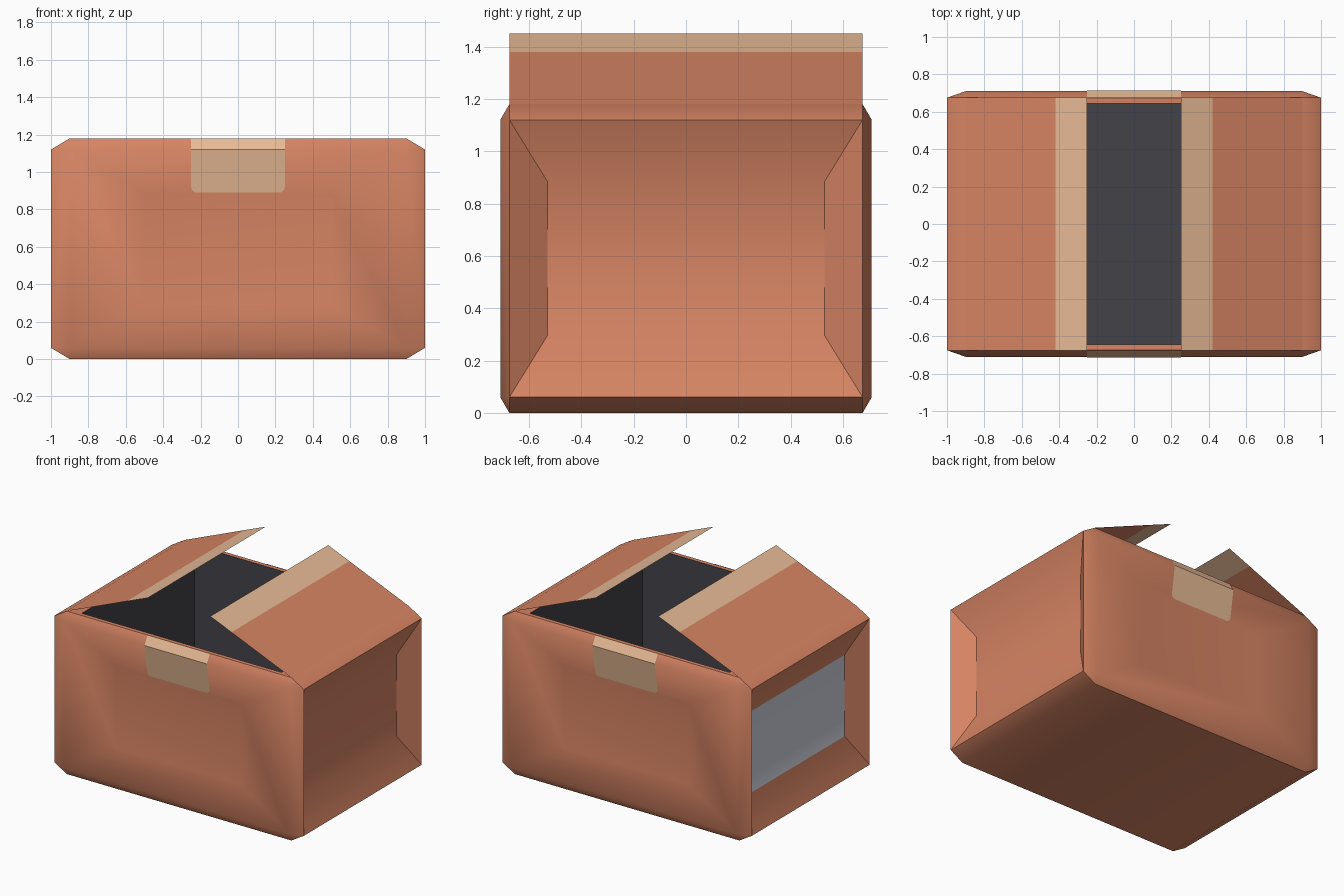
import bpy, bmesh, math
from mathutils import Vector

if "Cube" in bpy.data.objects:
    bpy.data.objects.remove(bpy.data.objects["Cube"])


def material(name, rgb):
    lin = [((c / 255 + 0.055) / 1.055) ** 2.4 for c in rgb]
    m = bpy.data.materials.new(name)
    m.diffuse_color = (*lin, 1)
    m.use_nodes = True
    m.node_tree.nodes["Principled BSDF"].inputs["Base Color"].default_value = m.diffuse_color
    return m


card = material("cardboard", (214, 132, 99))
tape = material("tape", (232, 187, 150))
dark = material("dark_inside", (66, 66, 73))
label = material("label", (209, 213, 224))


def finish(bm, name, mats):
    me = bpy.data.meshes.new(name)
    bm.to_mesh(me)
    bm.free()
    ob = bpy.data.objects.new(name, me)
    bpy.context.collection.objects.link(ob)
    for m in mats:
        me.materials.append(m)
    return ob


def inset_to(bm, face, target):
    """Inset a face, then place the inner corners at the target size (same signs)."""
    ring = bmesh.ops.inset_individual(bm, faces=[face], thickness=0.02)["faces"]
    for v in face.verts:
        v.co = target(v.co)
    return ring


def sgn(v):
    return math.copysign(1, v)


# Box body: chamfered block, uneven chamfer on each axis
H = 1.18
MID = H / 2
bm = bmesh.new()
for sx in (-1, 1):
    for sy in (-1, 1):
        for sz in (-1, 1):
            for x, y, z in ((1, .675, .53), (.9, .71, .53), (.9, .675, .59)):
                bm.verts.new((sx * x, sy * y, MID + sz * z))
bmesh.ops.convex_hull(bm, input=bm.verts[:])
bmesh.ops.dissolve_limit(bm, angle_limit=0.01, verts=bm.verts[:], edges=bm.edges[:])
bmesh.ops.recalc_face_normals(bm, faces=bm.faces[:])
bm.normal_update()

for f in bm.faces[:]:
    n = f.normal.copy()
    if abs(n.x) > .99:      # side panels, dented inwards, label on the left
        inset_to(bm, f, lambda c: Vector((.9 * sgn(c.x), .53 * sgn(c.y), MID + .295 * sgn(c.z - MID))))
        if n.x < 0:
            f.material_index = 2
    elif abs(n.y) > .99:    # front and back panels, slightly dented
        inset_to(bm, f, lambda c: Vector((.5 * sgn(c.x), .675 * sgn(c.y), MID + .295 * sgn(c.z - MID))))
    elif n.z > .99:         # rim, then inner walls and floor
        inset_to(bm, f, lambda c: Vector((.8 * sgn(c.x), .645 * sgn(c.y), H)))
        walls = inset_to(bm, f, lambda c: Vector((.8 * sgn(c.x), .645 * sgn(c.y), .1)))
        for w in walls + [f]:
            w.material_index = 1
body = finish(bm, "box_body", [card, dark, label])
bpy.context.view_layer.objects.active = body
body.select_set(True)
bpy.ops.object.shade_smooth_by_angle(angle=math.radians(31))

# Raised lid flaps with a tape strip along the free edge
for side, name in ((-1, "left_flap"), (1, "right_flap")):
    bm = bmesh.new()
    rows = [[bm.verts.new((side * x, side * y, z)) for y in (-.675, .675)]
            for x, z in ((.9, 1.18), (.42, 1.38), (.25, 1.45))]
    for i in range(2):
        f = bm.faces.new((rows[i][0], rows[i][1], rows[i + 1][1], rows[i + 1][0]))
        f.material_index = i
    bm.normal_update()
    finish(bm, name, [card, tape])

# Tape ends folded over the rim, with rounded lower corners
for side, name in ((-1, "front_tape"), (1, "back_tape")):
    bm = bmesh.new()

    def vert(x, z):
        y = .675 + (H - z) * .035 / .06 if z > 1.12 else .71 - (1.12 - z) * .035 / .235
        return bm.verts.new((-side * x, side * (y + .004), z))

    top = [vert(x, H) for x in (-.25, .25)]
    fold = [vert(x, 1.12) for x in (-.25, .25)]
    r = .03
    corners = []
    for cx, start in ((-.25 + r, 180), (.25 - r, 270)):
        for k in range(5):
            a = math.radians(start + 22.5 * k)
            corners.append(vert(cx + r * math.cos(a), .89 + r + r * math.sin(a)))
    bm.faces.new((top[0], fold[0], fold[1], top[1]))
    bm.faces.new([fold[0]] + corners + [fold[1]])
    bm.normal_update()
    finish(bm, name, [tape])
